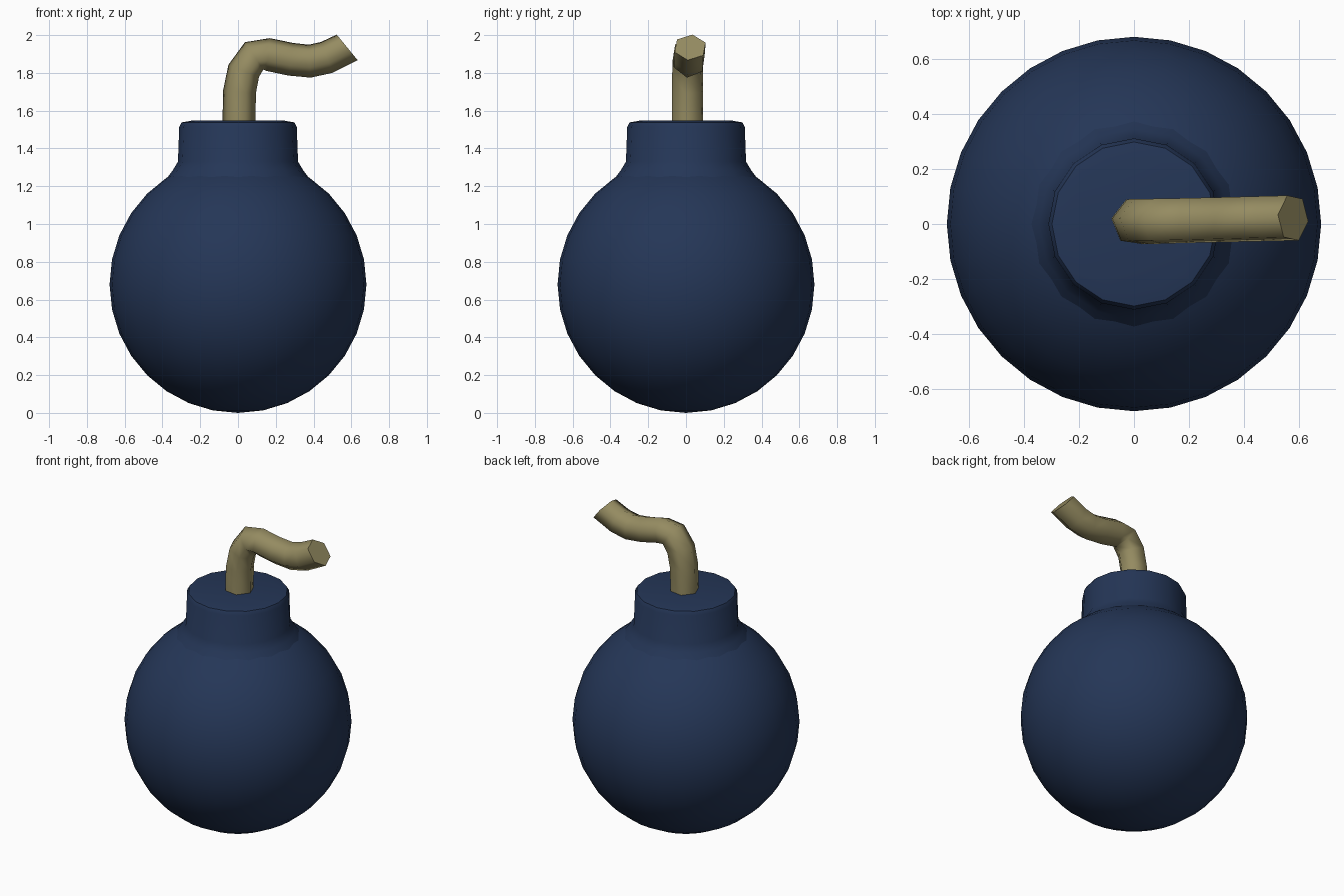
import bpy, bmesh, math
from mathutils import Vector

if "Cube" in bpy.data.objects:
    bpy.data.objects.remove(bpy.data.objects["Cube"])


def material(name, rgb):
    m = bpy.data.materials.new(name)
    m.diffuse_color = (*rgb, 1)
    m.use_nodes = True
    m.node_tree.nodes["Principled BSDF"].inputs["Base Color"].default_value = m.diffuse_color
    return m


def finish(name, bm, mat, angle):
    bmesh.ops.recalc_face_normals(bm, faces=bm.faces)
    me = bpy.data.meshes.new(name)
    bm.to_mesh(me)
    bm.free()
    me.materials.append(mat)
    ob = bpy.data.objects.new(name, me)
    bpy.context.collection.objects.link(ob)
    bpy.ops.object.select_all(action='DESELECT')
    ob.select_set(True)
    bpy.context.view_layer.objects.active = ob
    bpy.ops.object.shade_smooth_by_angle(angle=math.radians(angle))


def skin(bm, rings):
    """Bridge successive rings of vertices with quads."""
    for a, b in zip(rings, rings[1:]):
        n = len(a)
        for i in range(n):
            j = (i + 1) % n
            bm.faces.new((a[i], a[j], b[j], b[i]))


navy = material("navy", (0.018, 0.037, 0.095))
cord = material("cord", (0.30, 0.26, 0.12))

# Round body, opened where the neck covers it
R = 0.68
bm = bmesh.new()
bmesh.ops.create_uvsphere(bm, u_segments=32, v_segments=16, radius=R)
bmesh.ops.translate(bm, verts=bm.verts, vec=(0, 0, R))
bmesh.ops.delete(bm, geom=[v for v in bm.verts if v.co.z > 1.32], context='VERTS')
finish("body", bm, navy, 40)

# Neck with flared foot and bevelled rim
bm = bmesh.new()
profile = [(0.375, 1.245), (0.345, 1.285), (0.318, 1.33), (0.311, 1.515),
           (0.298, 1.538), (0.24, 1.548)]
rings = [[bm.verts.new((r * math.cos(math.tau * i / 16), r * math.sin(math.tau * i / 16), z))
          for i in range(16)] for r, z in profile]
skin(bm, rings)
bm.faces.new(rings[-1])
finish("neck", bm, navy, 50)

# Hexagonal fuse swept along a bent path in the xz plane
path = [(0.005, 1.53), (0.008, 1.70), (0.03, 1.81), (0.085, 1.89), (0.16, 1.897),
        (0.28, 1.872), (0.38, 1.862), (0.47, 1.882), (0.578, 1.935)]
pts = [Vector((x, 0.008 + 0.014 * max(0, x) / 0.58, z)) for x, z in path]
bm = bmesh.new()
rings = []
for k, p in enumerate(pts):
    t = pts[min(k + 1, len(pts) - 1)] - pts[max(k - 1, 0)]
    if k == len(pts) - 1:
        t = Vector((0.77, 0, 0.63))
    t.normalize()
    side = Vector((0, 1, 0))
    normal = t.cross(side).normalized()
    ring = []
    for i in range(6):
        a = math.tau * i / 6 + math.radians(8)
        ring.append(bm.verts.new(p + 0.088 * (normal * math.cos(a) + side * math.sin(a))))
    rings.append(ring)
skin(bm, rings)
bm.faces.new(rings[0])
bm.faces.new(rings[-1])
finish("fuse", bm, cord, 62)
